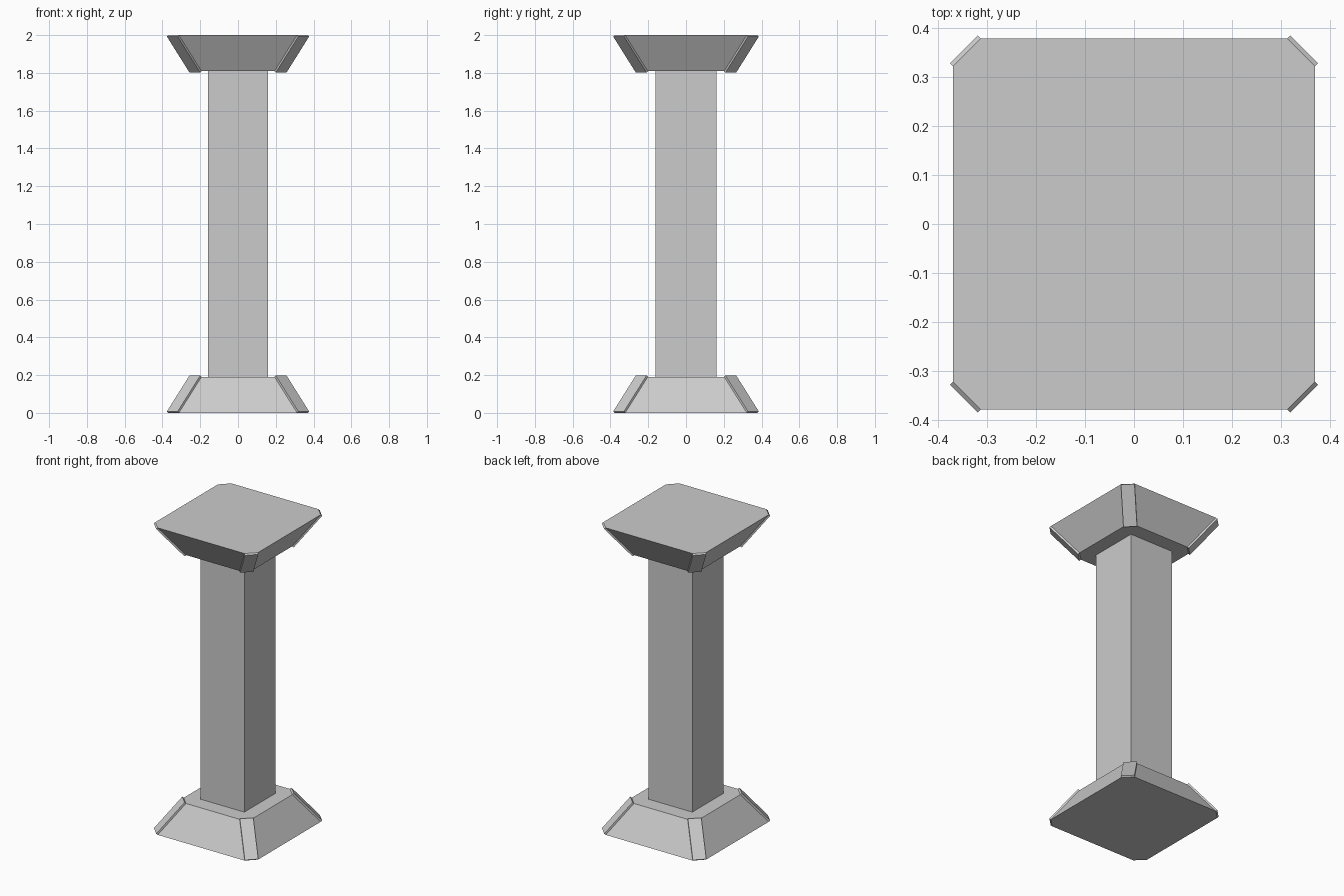
import bpy, bmesh
from mathutils import Vector

if "Cube" in bpy.data.objects:
    bpy.data.objects.remove(bpy.data.objects["Cube"])

X, Y, CUT = 0.37, 0.379, 0.057   # half sizes at the wide end, corner chamfer
INSET, H, T = 0.12, 0.191, 0.012  # taper, block height, strip thickness


def make(name, verts, faces, flip=False):
    """Build a mesh object; flip mirrors it to the other end of the pillar."""
    if flip:
        verts = [(x, y, 2 - z) for x, y, z in verts]
    me = bpy.data.meshes.new(name)
    me.from_pydata([tuple(v) for v in verts], [], faces)
    bm = bmesh.new()
    bm.from_mesh(me)
    bmesh.ops.recalc_face_normals(bm, faces=bm.faces)
    bm.to_mesh(me)
    bm.free()
    ob = bpy.data.objects.new(name, me)
    bpy.context.collection.objects.link(ob)
    return ob


def prism(name, low, high, flip=False):
    n = len(low)
    faces = [tuple(range(n)), tuple(range(n, 2 * n))]
    faces += [(i, (i + 1) % n, n + (i + 1) % n, n + i) for i in range(n)]
    return make(name, low + high, faces, flip)


def octagon(x, y, z):
    a, b = x - CUT, y - CUT
    return [(x, -b, z), (x, b, z), (a, y, z), (-a, y, z),
            (-x, b, z), (-x, -b, z), (-a, -y, z), (a, -y, z)]


# Square shaft
sx, sy = 0.158, 0.161
ring = [(-sx, -sy), (sx, -sy), (sx, sy), (-sx, sy)]
prism("shaft", [(x, y, H) for x, y in ring], [(x, y, 2 - H) for x, y in ring])

for part, flip in (("base", False), ("capital", True)):
    # Tapered block with cut corners
    prism(part + "_block", octagon(X, Y, 0), octagon(X - INSET, Y - INSET, H), flip)
    # Thin trim strip lying on each sloped corner
    for sx_ in (-1, 1):
        for sy_ in (-1, 1):
            inner = [Vector((sx_ * x, sy_ * y, z)) for x, y, z in (
                (X, Y - CUT, 0), (X - CUT, Y, 0),
                (X - CUT - INSET, Y - INSET, H), (X - INSET, Y - CUT - INSET, H))]
            nrm = (inner[1] - inner[0]).cross(inner[3] - inner[0]).normalized()
            if nrm.z < 0:
                nrm = -nrm
            prism(part + "_corner_strip", inner, [v + nrm * T for v in inner], flip)
